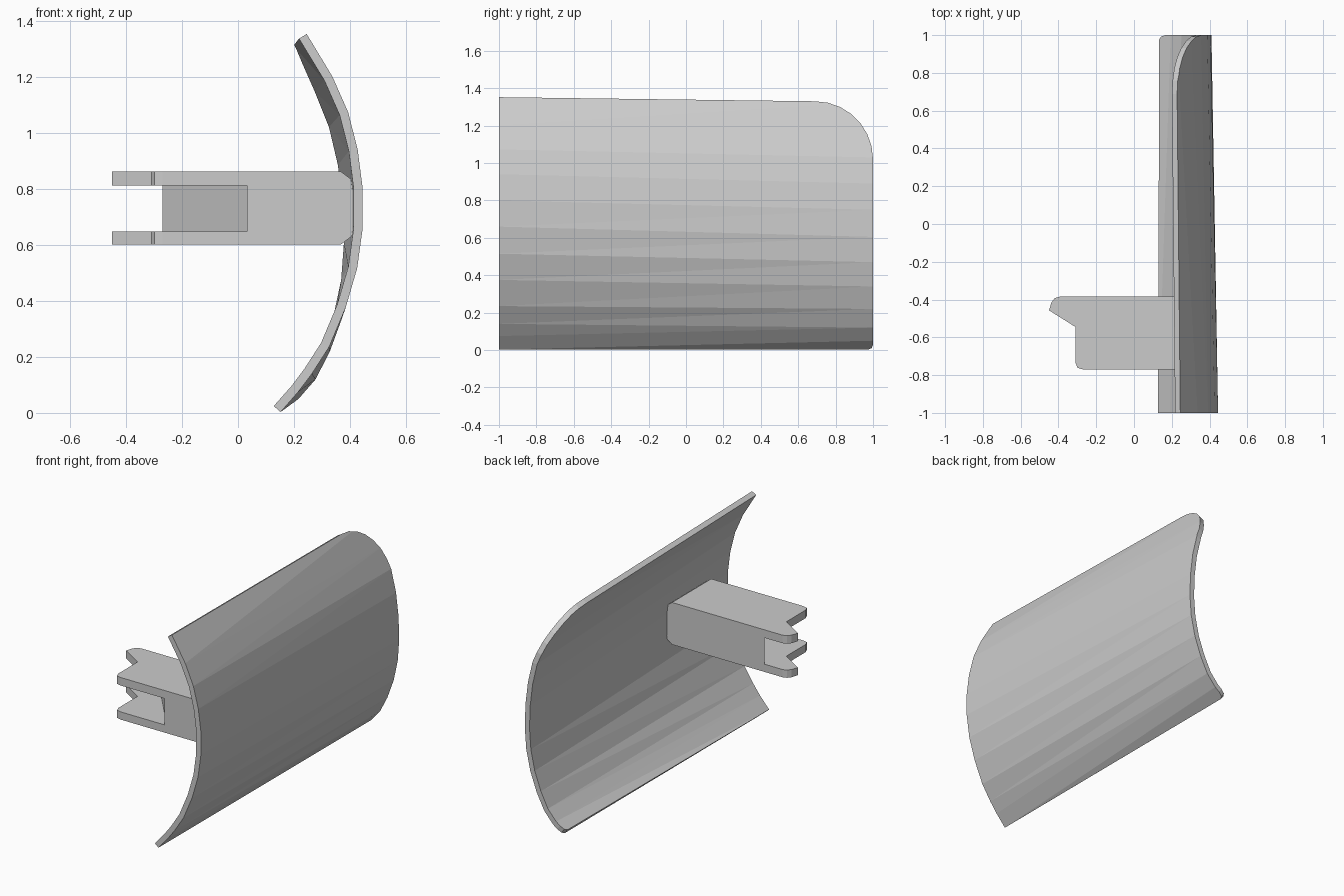
import bpy, bmesh
from math import sin, cos, pi
from mathutils import Vector

cube = bpy.data.objects.get("Cube")
if cube:
    bpy.data.objects.remove(cube, do_unlink=True)

grey = bpy.data.materials.new("light grey")
grey.use_nodes = True
COLOR = (0.6, 0.6, 0.6, 1)
grey.diffuse_color = COLOR
grey.node_tree.nodes["Principled BSDF"].inputs["Base Color"].default_value = COLOR


def finish(bm, name):
    mesh = bpy.data.meshes.new(name)
    bm.to_mesh(mesh)
    bm.free()
    mesh.materials.append(grey)
    obj = bpy.data.objects.new(name, mesh)
    bpy.context.scene.collection.objects.link(obj)
    return obj


def trim(bm, point, normal, fill=False):
    """Cut away everything on the normal side of a plane."""
    geom = bm.verts[:] + bm.edges[:] + bm.faces[:]
    cut = bmesh.ops.bisect_plane(bm, geom=geom, dist=1e-5, plane_co=point,
                                 plane_no=normal, clear_outer=True)["geom_cut"]
    if fill:
        edges = [e for e in cut if isinstance(e, bmesh.types.BMEdge)]
        bmesh.ops.edgeloop_fill(bm, edges=edges)


def prism(outline, z0, z1):
    """Extrude an x-y outline upward."""
    bm = bmesh.new()
    face = bm.faces.new([bm.verts.new((x, y, z0)) for x, y in outline])
    top = bmesh.ops.extrude_face_region(bm, geom=[face])["geom"]
    bmesh.ops.translate(bm, vec=(0, 0, z1 - z0),
                        verts=[v for v in top if isinstance(v, bmesh.types.BMVert)])
    bmesh.ops.recalc_face_normals(bm, faces=bm.faces)
    return bm


# Curved shell: outer (x, z) profiles at both ends, lofted along y
front = [(.152, .003), (.215, .075), (.264, .14), (.325, .235), (.384, .375), (.425, .515),
         (.445, .66), (.445, .80), (.427, .94), (.393, 1.073), (.337, 1.2), (.245, 1.352)]
back = [(.152, .003), (.216, .05), (.277, .12), (.328, .22), (.372, .34), (.40, .47),
        (.410, .605), (.405, .75), (.388, .89), (.355, 1.03), (.302, 1.16), (.225, 1.326)]
bm = bmesh.new()
rows = [[bm.verts.new((x, y, z)) for x, z in profile]
        for profile, y in ((front, -1), (back, 1))]
for i in range(len(front) - 1):
    bm.faces.new((rows[0][i], rows[1][i], rows[1][i + 1], rows[0][i + 1]))
bmesh.ops.triangulate(bm, faces=bm.faces)

# Rounded rear corners, trimmed chord by chord
def round_corner(y, z, radius, up, steps):
    arc = [Vector((0, y + radius * cos(a), z + up * radius * sin(a)))
           for a in (pi / 2 * k / steps for k in range(steps + 1))]
    for a, b in zip(arc, arc[1:]):
        d = b - a
        trim(bm, a, Vector((0, d.z, -d.y)) * up)

round_corner(.69, 1.02, .31, 1, 7)
round_corner(.975, .028, .025, -1, 2)
if sum(f.normal.x for f in bm.faces) < 0:
    bmesh.ops.reverse_faces(bm, faces=bm.faces)
shell = finish(bm, "curved_shell")
thick = shell.modifiers.new("thickness", 'SOLIDIFY')
thick.thickness = .032
thick.offset = -1
thick.use_even_offset = True

# Mounting bracket with notched prongs, bevelled where it meets the shell
outline = [(.42, -.77), (-.27, -.77), (-.298, -.762), (-.31, -.735), (-.31, -.545),
           (-.45, -.457), (-.437, -.415), (-.42, -.393), (-.395, -.385), (.42, -.385)]
bm = prism(outline, .6, .862)
for z, side in ((.862, 1), (.6, -1)):
    trim(bm, Vector((.366, 0, z)), Vector((.6, 0, side * .8)), fill=True)
bmesh.ops.recalc_face_normals(bm, faces=bm.faces)
bracket = finish(bm, "mounting_bracket")

# Slot between the prongs with a slanted floor
slot = finish(prism([(.033, -.9), (.033, -.75), (-.27, -.385), (-.27, -.3),
                     (-.6, -.3), (-.6, -.9)], .648, .812), "slot_cutter")
slot.hide_render = True
slot.hide_viewport = True
cut = bracket.modifiers.new("slot", 'BOOLEAN')
cut.operation = 'DIFFERENCE'
cut.solver = 'EXACT'
cut.object = slot
